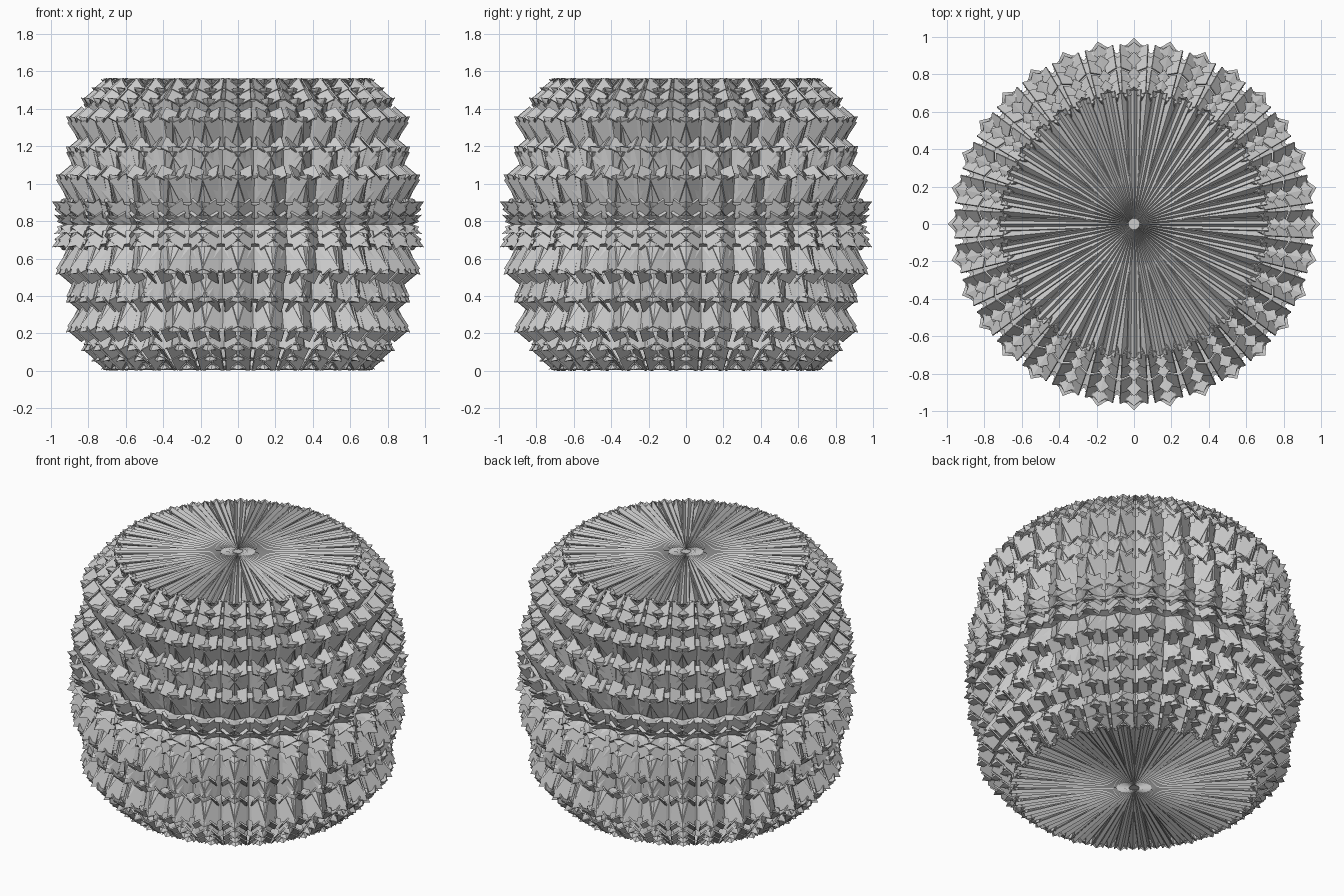
import bpy, bmesh, math, random
from mathutils import Vector, Matrix

if "Cube" in bpy.data.objects:
    bpy.data.objects.remove(bpy.data.objects["Cube"])

random.seed(4)
N = 32            # points around
TOP = 1.565       # total height

# flared tiers of the upper half: z low, r low, z high, r high, pleat depth
TIERS = [
    (0.782, 0.93, 0.835, 0.985, 0.07),
    (0.815, 0.93, 0.905, 0.995, 0.08),
    (0.90, 0.91, 1.05, 0.975, 0.08),
    (1.04, 0.87, 1.20, 0.92, 0.08),
    (1.20, 0.84, 1.36, 0.92, 0.08),
    (1.34, 0.77, 1.46, 0.84, 0.08),
    (1.45, 0.73, 1.515, 0.785, 0.07),
    (1.51, 0.69, 1.56, 0.735, 0.05),
]


def to_object(bm, name):
    me = bpy.data.meshes.new(name)
    bm.to_mesh(me)
    bm.free()
    bpy.context.collection.objects.link(bpy.data.objects.new(name, me))


def flip(v, lower):
    """Keep below the flat end, and mirror for the lower half."""
    z = min(v[2], TOP)
    return Vector((v[0], v[1], TOP - z if lower else z))


def star_rings(bm, rows, lower, n=N):
    """Lathe of star rings: each row is (tip r, tip z, valley r, valley z)."""
    rings = []
    for rt, zt, rv, zv in rows:
        ring = []
        for i in range(2 * n):
            a = math.pi * i / n
            r, z = (rv, zv) if i % 2 else (rt, zt)
            ring.append(bm.verts.new(flip((r * math.cos(a), r * math.sin(a), z), lower)))
        rings.append(ring)
    for p, q in zip(rings, rings[1:]):
        for i in range(2 * n):
            j = (i + 1) % (2 * n)
            if i % 2:
                bm.faces.new((p[i], p[j], q[j]))
                bm.faces.new((p[i], q[j], q[i]))
            else:
                bm.faces.new((p[i], p[j], q[i]))
                bm.faces.new((p[j], q[j], q[i]))
    return rings


def slab(bm, mat, size, lower, taper=1.0):
    """Tilted plate, narrowed towards its foot by taper."""
    for v in bmesh.ops.create_cube(bm, size=1)['verts']:
        c = Vector([a * s for a, s in zip(v.co, size)])
        if c.z < 0:
            c.y *= taper
        v.co = flip(mat @ c, lower)


def rot(a, axis):
    return Matrix.Rotation(a, 4, axis)


for lower in (False, True):
    side = "lower" if lower else "upper"

    # pleated barrel wall
    bm = bmesh.new()
    rows = []
    for z0, r0, z1, r1, d in TIERS:
        rows.append((r0, z0, r0 - d * 0.5, z0))
        rows.append((r1, z1, r1 - d, z1 - 0.02))
    star_rings(bm, rows, lower)
    bmesh.ops.recalc_face_normals(bm, faces=bm.faces)
    to_object(bm, side + "_pleated_wall")

    # sharp plates fanned out on every tier
    bm = bmesh.new()
    for k, (z0, r0, z1, r1, d) in enumerate(TIERS):
        h = z1 - z0
        lean = math.atan2(r1 - r0, h)
        for i in range(N):
            for s in (-1, 1):
                m = (rot(2 * math.pi * (i + s * 0.22) / N, 'Z')
                     @ Matrix.Translation(((r0 + r1) / 2 - 0.03, 0, (z0 + z1) / 2))
                     @ rot(lean, 'Y')
                     @ rot(s * (0.12 + 0.2 * (k % 2)), 'X')
                     @ rot(s * 0.65, 'Z'))
                slab(bm, m, (0.018, 0.1 * r1, h * 0.92), lower, 0.4)
            # leaning blade filling the ledge above the tier
            if 1 < k < 7:
                for s in (-1, 1):
                    m = (rot(2 * math.pi * (i + s * 0.25) / N, 'Z')
                         @ Matrix.Translation((r1 - 0.06, 0, z1 + 0.005))
                         @ rot(0.7, 'Y') @ rot(s * 0.6, 'X'))
                    slab(bm, m, (0.09, 0.07, 0.008), lower)
    bmesh.ops.recalc_face_normals(bm, faces=bm.faces)
    to_object(bm, side + "_shards")

    # end disc with fine steep pleats; its faces look into the barrel
    bm = bmesh.new()
    rows = []
    for k, r in enumerate((0.72, 0.64, 0.55, 0.46, 0.37, 0.28, 0.19, 0.1, 0.03)):
        amp = 0.005 + 0.05 * r
        rows.append((r, 1.562, r - (0.02 if k == 0 else 0), 1.562 - amp))
    rings = star_rings(bm, rows, lower, 2 * N)
    bm.faces.new(rings[-1])
    bmesh.ops.recalc_face_normals(bm, faces=bm.faces)
    if sum(f.normal.z for f in bm.faces) * (-1 if lower else 1) > 0:
        bmesh.ops.reverse_faces(bm, faces=bm.faces)
    to_object(bm, side + "_end_disc")

    # radial blades between the pleats of the disc
    bm = bmesh.new()
    for i in range(N):
        for s in (-1, 1):
            m = (rot(2 * math.pi * (i + s * 0.14) / N, 'Z')
                 @ Matrix.Translation((0.47, 0, 1.54))
                 @ rot(s * 0.8, 'X'))
            slab(bm, m, (0.5, 0.05, 0.006), lower)
    bmesh.ops.recalc_face_normals(bm, faces=bm.faces)
    to_object(bm, side + "_disc_blades")
